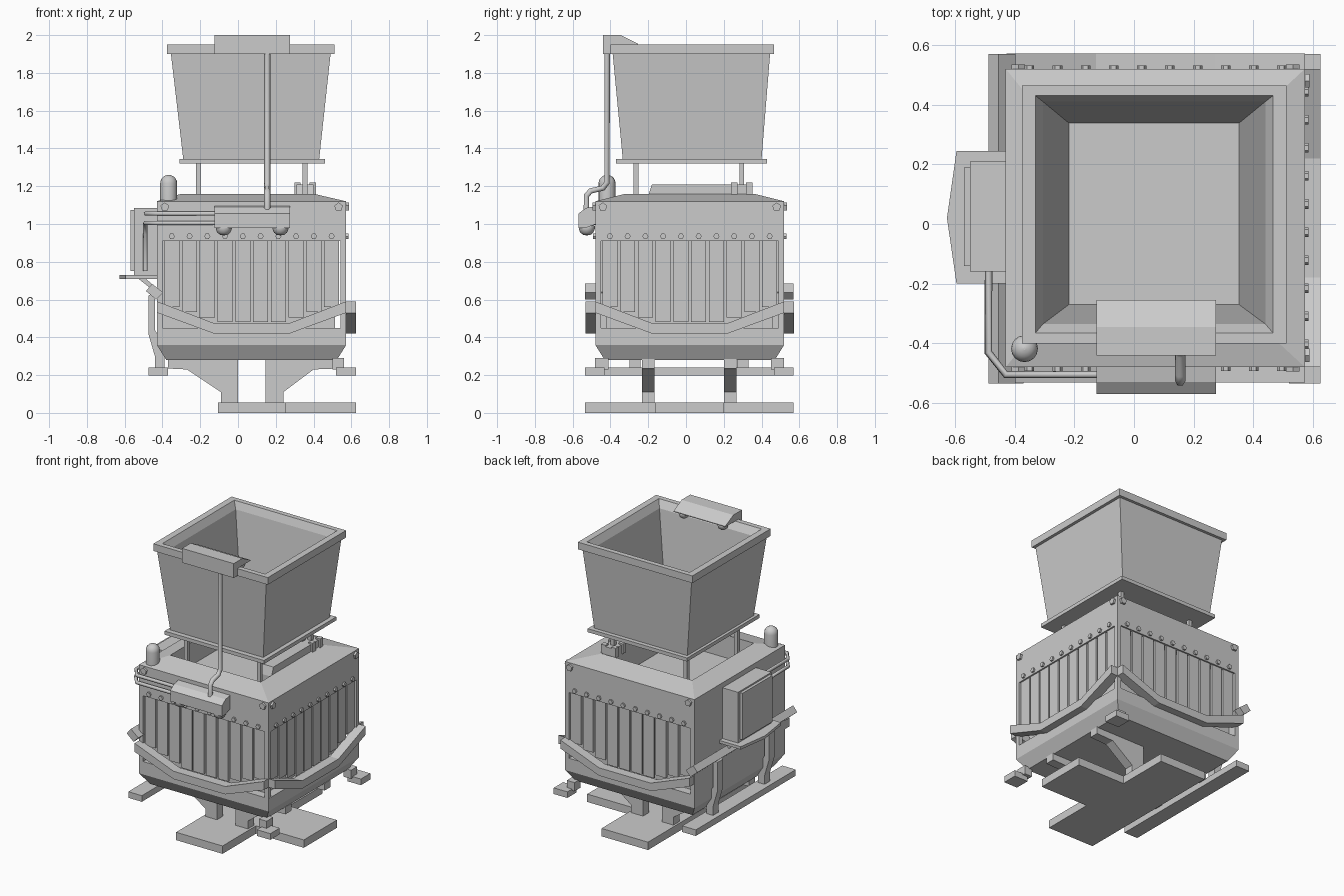
import bpy, bmesh, math
from mathutils import Matrix, Vector

if "Cube" in bpy.data.objects:
    bpy.data.objects.remove(bpy.data.objects["Cube"])


def finish(name, bm, M=None):
    bmesh.ops.remove_doubles(bm, verts=bm.verts, dist=1e-5)
    bmesh.ops.recalc_face_normals(bm, faces=bm.faces)
    me = bpy.data.meshes.new(name)
    bm.to_mesh(me)
    bm.free()
    ob = bpy.data.objects.new(name, me)
    if M is not None:
        ob.matrix_world = M
    bpy.context.collection.objects.link(ob)
    return ob


def skin(name, rings, M=None):
    """Join equal-sized point rings and cap both ends."""
    bm = bmesh.new()
    vs = [[bm.verts.new(p) for p in r] for r in rings]
    n = len(rings[0])
    for a, b in zip(vs, vs[1:]):
        for i in range(n):
            bm.faces.new((a[i], a[(i + 1) % n], b[(i + 1) % n], b[i]))
    bm.faces.new(vs[0])
    bm.faces.new(vs[-1])
    return finish(name, bm, M)


def loft(name, rects):
    """Stack of rectangles x0, x1, y0, y1 at height z."""
    return skin(name, [[(a, c, z), (b, c, z), (b, d, z), (a, d, z)]
                       for a, b, c, d, z in rects])


def prism(name, pts, axis, lo, hi, M=None):
    put = {'x': lambda p, t: (t, p[0], p[1]),
           'y': lambda p, t: (p[0], t, p[1]),
           'z': lambda p, t: (p[0], p[1], t)}[axis]
    return skin(name, [[put(p, t) for p in pts] for t in (lo, hi)], M)


def box(name, x0, x1, y0, y1, z0, z1, M=None):
    return prism(name, [(x0, y0), (x1, y0), (x1, y1), (x0, y1)], 'z', z0, z1, M)


def lathe(name, prof, n, loc, smooth=True):
    ob = skin(name, [[(r * math.cos(i * math.tau / n), r * math.sin(i * math.tau / n), z)
                      for i in range(n)] for r, z in prof], Matrix.Translation(loc))
    for p in ob.data.polygons:
        p.use_smooth = smooth and len(p.vertices) == 4
    return ob


def pipe(name, pts, r):
    cu = bpy.data.curves.new(name, 'CURVE')
    cu.dimensions = '3D'
    cu.bevel_depth = r
    cu.bevel_resolution = 1
    cu.use_fill_caps = True
    sp = cu.splines.new('POLY')
    sp.points.add(len(pts) - 1)
    for q, p in zip(sp.points, pts):
        q.co = (*p, 1)
    bpy.context.collection.objects.link(bpy.data.objects.new(name, cu))


# Body: lower tub, inner core, open-topped upper casing, plain left wall
X0, X1, Y0, Y1 = -.43, .573, -.48, .52
loft("tub", [(X0 + .05, X1 - .05, Y0 + .05, Y1 - .05, .28),
             (X0, X1, Y0, Y1, .36), (X0, X1, Y0, Y1, .45)])
box("inner_core", X0 + .02, X1 - .06, Y0 + .06, Y1 - .06, .44, .92)
loft("upper_casing", [(X0, X1, Y0, Y1, .91), (X0, X1, Y0, Y1, 1.12),
                      (-.30, .40, -.32, .36, 1.16), (-.30, .40, -.32, .36, 1.0)])
box("left_wall", X0, X0 + .03, Y0, Y1, .44, .92)

# Three matching sides: slats, bolts, corner posts and V-shaped bumper
for side, ang in (("front", 0), ("right", 90), ("back", 180)):
    M = Matrix.Translation((.0725, .02, 0)) @ Matrix.Rotation(math.radians(ang), 4, 'Z')
    for i in range(10):
        u = -.423 + i * .094
        bottom = .48 + max(0, abs(u) - .15) * .3
        box(f"{side}_slat", u - .04, u + .04, -.49, -.475, bottom, .91, M)
        B = M @ Matrix.Translation((u, 0, 0))
        hexa = [(.016 * math.cos(k * math.tau / 6), .935 + .016 * math.sin(k * math.tau / 6))
                for k in range(6)]
        prism(f"{side}_bolt", hexa, 'y', -.512, -.495, B)
    for s in (-1, 1):
        pent = [(s * .46 + .024 * math.sin(k * math.tau / 5),
                 1.09 + .024 * math.cos(k * math.tau / 5)) for k in range(5)]
        prism(f"{side}_corner_bolt", pent, 'y', -.515, -.495, M)
        a, b = sorted((s * .472, s * .50))
        box(f"{side}_corner_post", a, b, -.50, -.47, .44, .92, M)
    prism(f"{side}_bumper", [(-.5, .53), (-.2, .42), (.2, .42), (.5, .53),
                             (.5, .59), (.2, .475), (-.2, .475), (-.5, .59)],
          'y', -.552, -.485, M)

# Hopper with flange, rim and tapering inside
loft("hopper", [(-.31, .46, -.37, .43, 1.32), (-.31, .46, -.37, .43, 1.345),
                (-.29, .43, -.335, .40, 1.345), (-.355, .49, -.388, .445, 1.90),
                (-.375, .511, -.40, .465, 1.90), (-.375, .511, -.40, .465, 1.95),
                (-.33, .466, -.365, .43, 1.95), (-.305, .44, -.335, .41, 1.90),
                (-.218, .352, -.27, .338, 1.36)])
for x in (-.21, .355):
    for y in (-.265, .295):
        box("hopper_post", x - .013, x + .013, y - .013, y + .013, 1.0, 1.33)

# Inner bin and clamp around the rear right post
prism("inner_bin", [(-.20, 1.0), (-.20, 1.15), (-.18, 1.21), (.35, 1.21), (.35, 1.0)],
      'x', .31, .40)
for x in (.315, .395):
    for y in (.255, .335):
        box("clamp_block", x - .017, x + .017, y - .017, y + .017, 1.15, 1.22)

# Round-topped tank
dome = [(.045 * math.cos(t), .105 + .045 * math.sin(t))
        for t in [k * math.pi / 10 for k in range(5)]]
lathe("tank", [(.045, 0)] + dome + [(.004, .15)], 16, (-.367, -.418, 1.11))

# Light housings with hanging lamps
prism("upper_lamp_housing", [(-.44, 1.90), (-.44, 2.0), (-.345, 2.0), (-.255, 1.955),
                             (-.255, 1.95), (-.40, 1.95), (-.40, 1.90)], 'x', -.125, .275)
prism("lower_lamp_housing", [(-.475, 1.0), (-.475, 1.095), (-.53, 1.085), (-.57, 1.055),
                             (-.57, .98), (-.53, .98)], 'x', -.125, .275)
lamp = [(.028, .02), (.042, .005), (.042, -.012), (.035, -.03), (.02, -.042), (.004, -.045)]
for x in (-.075, .225):
    lathe("lower_lamp", lamp, 12, (x, -.525, .985))
    lathe("upper_lamp", [(r * .85, z * .9) for r, z in lamp], 12, (x, -.30, 1.945))

# Pipework
pipe("riser_pipe", [(.155, -.418, 1.92), (.155, -.418, 1.22), (.155, -.44, 1.19),
                    (.155, -.505, 1.175), (.155, -.527, 1.15), (.155, -.527, 1.06)], .017)
pipe("upper_side_pipe", [(-.1, -.505, 1.055), (-.43, -.505, 1.055), (-.487, -.43, 1.055),
                         (-.487, -.14, 1.055)], .012)
pipe("lower_side_pipe", [(-.1, -.505, 1.005), (-.43, -.505, 1.005), (-.49, -.43, 1.005),
                         (-.49, -.25, 1.005), (-.49, -.19, .95), (-.49, -.19, .75)], .012)

# Control cabinet and pointed tray on the left
box("cabinet", -.55, -.42, -.16, .21, .73, 1.085)
box("cabinet_door", -.57, -.55, -.14, .19, .75, 1.075)
prism("tray", [(-.42, .245), (-.595, .245), (-.627, .02), (-.595, -.2), (-.42, -.2)],
      'z', .71, .73)
for y in (-.14, .16):
    prism("tray_bracket", [(-.53, .712), (-.49, .712), (-.43, .66), (-.45, .65)],
          'y', y, y + .04)

# Left guard bar, struts and rail
prism("left_guard_bar", [(-.487, .645), (-.455, .684), (-.397, .637), (-.434, .60)],
      'y', -.535, .57)
for y in (-.27, .30):
    prism("guard_strut", [(-.475, .62), (-.44, .64), (-.44, .44), (-.39, .35), (-.39, .23),
                          (-.44, .23), (-.44, .30), (-.475, .42)], 'y', y - .03, y + .03)
box("left_rail", -.475, -.37, -.535, .57, .197, .24)

# Corner pads and their hangers on the right
for y in (-.483, .518):
    box("corner_pad", .52, .625, y - .052, y + .052, .197, .24)
    yi = -.41 if y < 0 else .45
    box("pad_hanger", .50, .56, min(yi, y), max(yi, y), .23, .29)

# Bent legs and T-shaped base
for y in (-.20, .235):
    prism("left_leg", [(0, .05), (0, .285), (-.37, .285), (-.37, .235), (-.27, .23),
                       (-.09, .11), (-.09, .05)], 'y', y - .033, y + .033)
    prism("right_leg", [(.145, .05), (.145, .285), (.53, .285), (.53, .235), (.40, .23),
                        (.24, .11), (.24, .05)], 'y', y - .033, y + .033)
prism("base_plate", [(-.105, -.535), (.255, -.535), (.255, -.165), (.625, -.165),
                     (.625, .20), (.255, .20), (.255, .57), (-.105, .57)], 'z', 0, .055)
